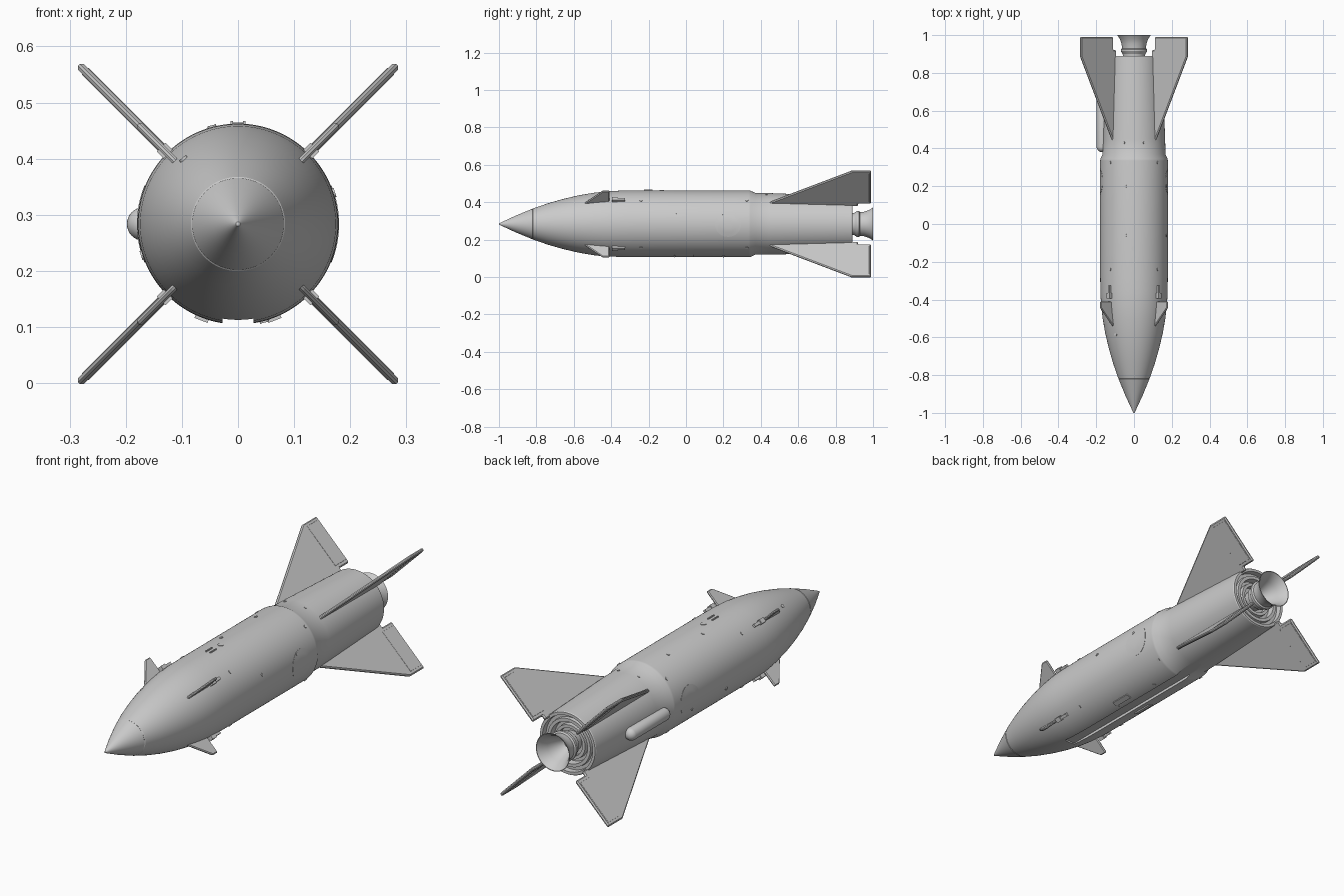
import bpy, bmesh, math
from mathutils import Matrix, Vector

if "Cube" in bpy.data.objects:
    bpy.data.objects.remove(bpy.data.objects["Cube"])

CZ = 0.2835                       # height of the body axis
DIAG = [45, 135, 225, 315]        # fin directions


def axis_matrix(deg):
    # local x = outward, y = along the body, z = tangent
    return Matrix.Translation((0, 0, CZ)) @ Matrix.Rotation(-math.radians(deg), 4, 'Y')


def finish(name, bm, deg=0, smooth=True):
    bmesh.ops.recalc_face_normals(bm, faces=bm.faces)
    me = bpy.data.meshes.new(name)
    bm.to_mesh(me)
    bm.free()
    ob = bpy.data.objects.new(name, me)
    bpy.context.collection.objects.link(ob)
    ob.matrix_world = axis_matrix(deg)
    if smooth:
        bpy.ops.object.select_all(action='DESELECT')
        ob.select_set(True)
        bpy.context.view_layer.objects.active = ob
        bpy.ops.object.shade_smooth_by_angle(angle=math.radians(25))
    return ob


def lathe(name, profile, segs=96):
    # profile of (y, radius) turned around the body axis
    bm = bmesh.new()
    vs = [bm.verts.new((r, y, 0)) for y, r in profile]
    es = [bm.edges.new(p) for p in zip(vs, vs[1:])]
    bmesh.ops.spin(bm, geom=vs + es, cent=(0, 0, 0), axis=(0, 1, 0),
                   angle=2 * math.pi, steps=segs, use_duplicate=False)
    bmesh.ops.remove_doubles(bm, verts=bm.verts, dist=1e-5)
    return finish(name, bm)


def plate(name, outline, thick, deg, bevel):
    # flat fin from (y, radius) outline
    bm = bmesh.new()
    f = bm.faces.new([bm.verts.new((r, y, -thick / 2)) for y, r in outline])
    ext = bmesh.ops.extrude_face_region(bm, geom=[f])
    bmesh.ops.translate(bm, vec=(0, 0, thick),
                        verts=[v for v in ext['geom'] if isinstance(v, bmesh.types.BMVert)])
    ob = finish(name, bm, deg, smooth=False)
    m = ob.modifiers.new('edge', 'BEVEL')
    m.width, m.segments = bevel, 1
    return ob


def box(name, deg, r0, r1, y0, y1, width, off=0):
    bm = bmesh.new()
    bmesh.ops.create_cube(bm, size=1)
    for v in bm.verts:
        v.co = Vector(((r0 + r1) / 2 + v.co.x * (r1 - r0),
                       (y0 + y1) / 2 + v.co.y * (y1 - y0), off + v.co.z * width))
    return finish(name, bm, deg, smooth=False)


def bolt(name, deg, y, r, size=0.008):
    bm = bmesh.new()
    bmesh.ops.create_cone(bm, cap_ends=True, segments=16, radius1=size, radius2=size,
                          depth=0.014, matrix=Matrix.Translation((r - 0.004, y, 0))
                          @ Matrix.Rotation(math.pi / 2, 4, 'Y'))
    return finish(name, bm, deg)


def hatch(name, deg, y, size, r):
    # round cover curved to the skin
    bm = bmesh.new()
    bmesh.ops.create_grid(bm, x_segments=2, y_segments=2, size=0.001)
    bm.clear()
    n, rings = 40, []
    for k, rad in enumerate((0.3, 0.65, 1, 1)):
        lift = r - 0.003 if k == 3 else r + 0.0012
        ring = []
        for i in range(n):
            t = 2 * math.pi * i / n
            a = size * rad * math.sin(t) / r
            ring.append(bm.verts.new((lift * math.cos(a), y + size * rad * math.cos(t),
                                      lift * math.sin(a))))
        rings.append(ring)
    bm.faces.new(rings[0])
    for a, b in zip(rings, rings[1:]):
        for i in range(n):
            bm.faces.new((a[i], a[(i + 1) % n], b[(i + 1) % n], b[i]))
    return finish(name, bm, deg)


# body: pointed nose, cylinder, shoulder, tapered tail with recessed end
body = lathe('body', [
    (-1, 0), (-0.998, 0.004), (-0.91, 0.045), (-0.82, 0.082), (-0.818, 0.081), (-0.815, 0.084),
    (-0.74, 0.110), (-0.66, 0.133), (-0.58, 0.152), (-0.50, 0.166), (-0.43, 0.1745),
    (-0.36, 0.178), (-0.28, 0.179), (0.335, 0.179), (0.345, 0.178), (0.37, 0.1665),
    (0.45, 0.165), (0.885, 0.148), (0.89, 0.145), (0.89, 0.132), (0.865, 0.13),
    (0.865, 0.115), (0.88, 0.113), (0.88, 0.098), (0.85, 0.095), (0.85, 0)])

# long flat channel along the belly
cutter = box('belly_channel_cutter', 270, 0.164, 0.3, -0.46, 0.8, 0.055)
cutter.hide_render = True
cutter.hide_set(True)
cut = body.modifiers.new('channel', 'BOOLEAN')
cut.operation, cut.object, cut.solver = 'DIFFERENCE', cutter, 'EXACT'

# engine nozzle, hollow
lathe('nozzle', [
    (0.84, 0.045), (0.875, 0.05), (0.885, 0.058), (0.90, 0.06), (0.915, 0.070),
    (0.925, 0.070), (0.93, 0.063), (0.955, 0.066), (0.98, 0.075), (1.0, 0.089),
    (1.0, 0.086), (0.98, 0.071), (0.955, 0.060), (0.91, 0.042), (0.88, 0.025), (0.88, 0)], 64)
lathe('engine_collar', [(0.845, 0.082), (0.872, 0.08), (0.872, 0.066), (0.845, 0.064),
                        (0.845, 0.082)], 64)

for i, d in enumerate(DIAG):
    # tail fins with notch at the root, and separate rudder strip plates
    plate(f'tail_fin_{i}', [(0.42, 0.150), (0.45, 0.168), (0.885, 0.401), (0.99, 0.401),
                            (0.99, 0.158), (0.92, 0.158), (0.92, 0.138), (0.86, 0.138)],
          0.015, d, 0.005)
    plate(f'rudder_{i}', [(0.90, 0.175), (0.90, 0.385), (0.98, 0.385), (0.98, 0.175)],
          0.0165, d, 0.0005)
    # front canards and the lumps behind them
    plate(f'canard_{i}', [(-0.55, 0.145), (-0.535, 0.166), (-0.445, 0.252), (-0.41, 0.252),
                          (-0.41, 0.165)], 0.012, d, 0.004)
    box(f'canard_block_{i}', d, 0.165, 0.194, -0.395, -0.365, 0.022)
    box(f'canard_block_tail_{i}', d, 0.165, 0.189, -0.37, -0.325, 0.014)
    # bolts on the four diagonals
    for y in (-0.24, 0.325):
        bolt(f'diagonal_bolt_{i}', d, y, 0.179)

# bolts near the top and the sides
for d in (18, 105, 198, 285):
    for y in (-0.06, 0.2):
        bolt('skin_bolt', d, y, 0.179)
for d in (71, 109):
    bolt('tail_bolt', d, 0.43, 0.165, 0.006)
bolt('top_plug', 90, -0.13, 0.178, 0.013)
bolt('nose_bolt', 130, -0.585, 0.151)

# round hatches on both sides
hatch('hatch_right', 0, 0.225, 0.07, 0.179)
hatch('hatch_left', 180, 0.225, 0.07, 0.179)

# launch lugs on top, pads under the belly
for s in (-1, 1):
    box('top_lug', 90, 0.17, 0.184, -0.225, -0.18, 0.005, s * 0.011)
    box('belly_pad', 270 + s * 21, 0.17, 0.184, -0.06, 0.04, 0.025)

# rounded cable fairing on the left side
bm = bmesh.new()
bmesh.ops.create_uvsphere(bm, u_segments=32, v_segments=16, radius=0.03,
                          matrix=Matrix.Rotation(math.pi / 2, 4, 'X'))
for v in bm.verts:
    v.co.y += 0.65 if v.co.y > 1e-5 else 0.41
    v.co.x += 0.168
finish('cable_fairing', bm, 180)
